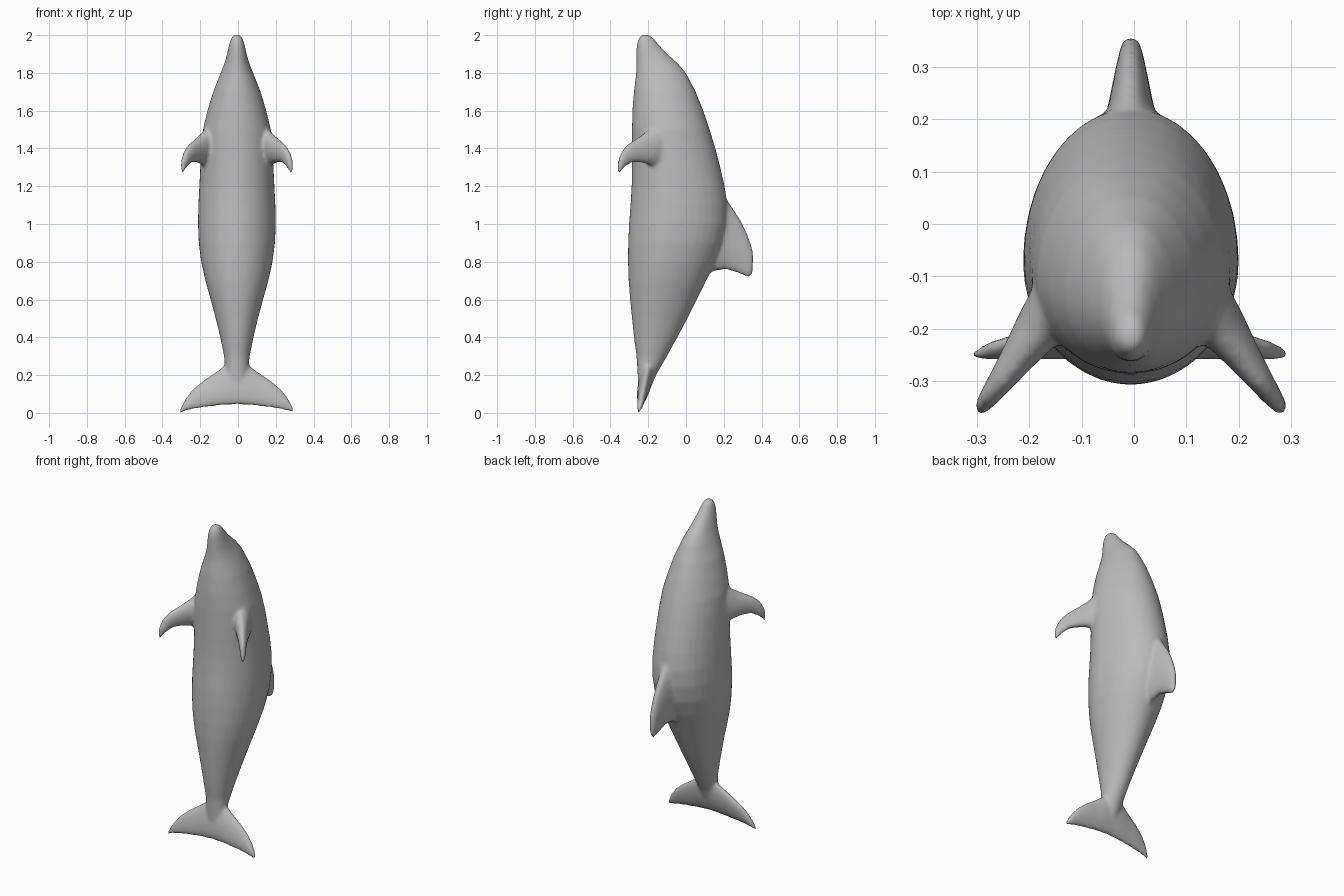
import bpy, bmesh, math
from mathutils import Vector

if "Cube" in bpy.data.objects:
    bpy.data.objects.remove(bpy.data.objects["Cube"], do_unlink=True)

X0 = -0.006  # body axis
bm = bmesh.new()


def loft(rings):
    """Skin a list of point rings and cap both ends."""
    loops = [[bm.verts.new(p) for p in ring] for ring in rings]
    n = len(loops[0])
    for a, b in zip(loops, loops[1:]):
        for i in range(n):
            j = (i + 1) % n
            bm.faces.new((a[i], a[j], b[j], b[i]))
    bm.faces.new(loops[0])
    bm.faces.new(loops[-1])


def fin(sections, normal, mirror=1, n=16):
    """Lens-shaped fin from (leading point, trailing point, half thickness)."""
    nrm = Vector(normal).normalized()
    rings = []
    for lead, trail, t in sections:
        lead, trail = Vector(lead), Vector(trail)
        mid, half = (lead + trail) / 2, (lead - trail) / 2
        ring = []
        for k in range(n):
            a = 2 * math.pi * k / n
            p = mid + half * math.cos(a) + nrm * t * math.sin(a)
            ring.append((X0 + p.x * mirror, p.y, p.z))
        rings.append(ring)
    loft(rings)


# Torso: height, belly y, back y, half width
torso = [
    (2.003, -0.232, -0.200, 0.016), (1.985, -0.250, -0.172, 0.030),
    (1.95, -0.261, -0.145, 0.041), (1.90, -0.263, -0.098, 0.052),
    (1.85, -0.263, -0.042, 0.066), (1.80, -0.264, 0.000, 0.086),
    (1.70, -0.276, 0.052, 0.126), (1.60, -0.284, 0.092, 0.156),
    (1.50, -0.286, 0.126, 0.180), (1.40, -0.286, 0.156, 0.189),
    (1.30, -0.286, 0.182, 0.194), (1.20, -0.288, 0.205, 0.199),
    (1.10, -0.294, 0.220, 0.204), (1.00, -0.302, 0.220, 0.206),
    (0.90, -0.306, 0.200, 0.202), (0.80, -0.307, 0.158, 0.189),
    (0.70, -0.304, 0.107, 0.167), (0.60, -0.296, 0.058, 0.139),
    (0.50, -0.286, 0.008, 0.112), (0.40, -0.276, -0.045, 0.088),
    (0.30, -0.262, -0.100, 0.068), (0.20, -0.256, -0.158, 0.058),
    (0.12, -0.252, -0.192, 0.045), (0.06, -0.248, -0.218, 0.020),
]
rings = []
for z, y0, y1, w in torso:
    yc = y0 + 0.44 * (y1 - y0)
    ring = []
    for k in range(40):
        a = 2 * math.pi * k / 40
        s = math.sin(a)
        ring.append((X0 + w * math.cos(a), yc + s * ((y1 - yc) if s > 0 else (yc - y0)), z))
    rings.append(ring)
loft(rings)

# Dorsal fin
fin([((0, 0.12, 1.22), (0, 0.06, 0.70), 0.085),
     ((0, 0.205, 1.15), (0, 0.150, 0.750), 0.058),
     ((0, 0.245, 1.09), (0, 0.215, 0.757), 0.043),
     ((0, 0.285, 1.03), (0, 0.265, 0.742), 0.034),
     ((0, 0.322, 0.96), (0, 0.305, 0.725), 0.026),
     ((0, 0.347, 0.89), (0, 0.335, 0.715), 0.019),
     ((0, 0.357, 0.84), (0, 0.352, 0.735), 0.012)], (1, 0, 0))

for side in (1, -1):
    # Flippers
    fin([((0.13, -0.14, 1.54), (0.13, -0.14, 1.27), 0.060),
         ((0.175, -0.215, 1.485), (0.185, -0.195, 1.315), 0.045),
         ((0.215, -0.262, 1.452), (0.215, -0.245, 1.325), 0.034),
         ((0.248, -0.305, 1.425), (0.242, -0.285, 1.325), 0.026),
         ((0.274, -0.337, 1.390), (0.264, -0.320, 1.305), 0.020),
         ((0.289, -0.356, 1.345), (0.281, -0.343, 1.278), 0.015),
         ((0.292, -0.362, 1.300), (0.288, -0.356, 1.262), 0.010)],
        (0.83, 0.55, 0), side)
    # Tail flukes: x, leading z, trailing z, half thickness
    fluke = [(-0.02, 0.30, 0.045, 0.036), (0.06, 0.256, 0.042, 0.034),
             (0.12, 0.212, 0.035, 0.028), (0.18, 0.172, 0.027, 0.024),
             (0.23, 0.130, 0.019, 0.020), (0.265, 0.088, 0.011, 0.017),
             (0.288, 0.048, 0.004, 0.013), (0.302, 0.018, -0.003, 0.010)]
    fin([((x, -0.252 + 0.22 * zl, zl), (x, -0.252 + 0.22 * zt, zt), t)
         for x, zl, zt, t in fluke], (0, 1, -0.22), side)

bmesh.ops.recalc_face_normals(bm, faces=bm.faces)
mesh = bpy.data.meshes.new("dolphin_body")
bm.to_mesh(mesh)
bm.free()
body = bpy.data.objects.new("dolphin_body", mesh)
bpy.context.collection.objects.link(body)

# Plain grey skin
skin = bpy.data.materials.new("grey_skin")
skin.use_nodes = True
grey = (0.5, 0.5, 0.5, 1)
skin.diffuse_color = grey
skin.node_tree.nodes["Principled BSDF"].inputs["Base Color"].default_value = grey
mesh.materials.append(skin)

# Fuse fins and torso into one skin, then soften the joints
fuse = body.modifiers.new("fuse", 'REMESH')
fuse.mode = 'VOXEL'
fuse.voxel_size = 0.009
fuse.use_smooth_shade = True
soft = body.modifiers.new("soften", 'SMOOTH')
soft.factor = 0.5
soft.iterations = 10
